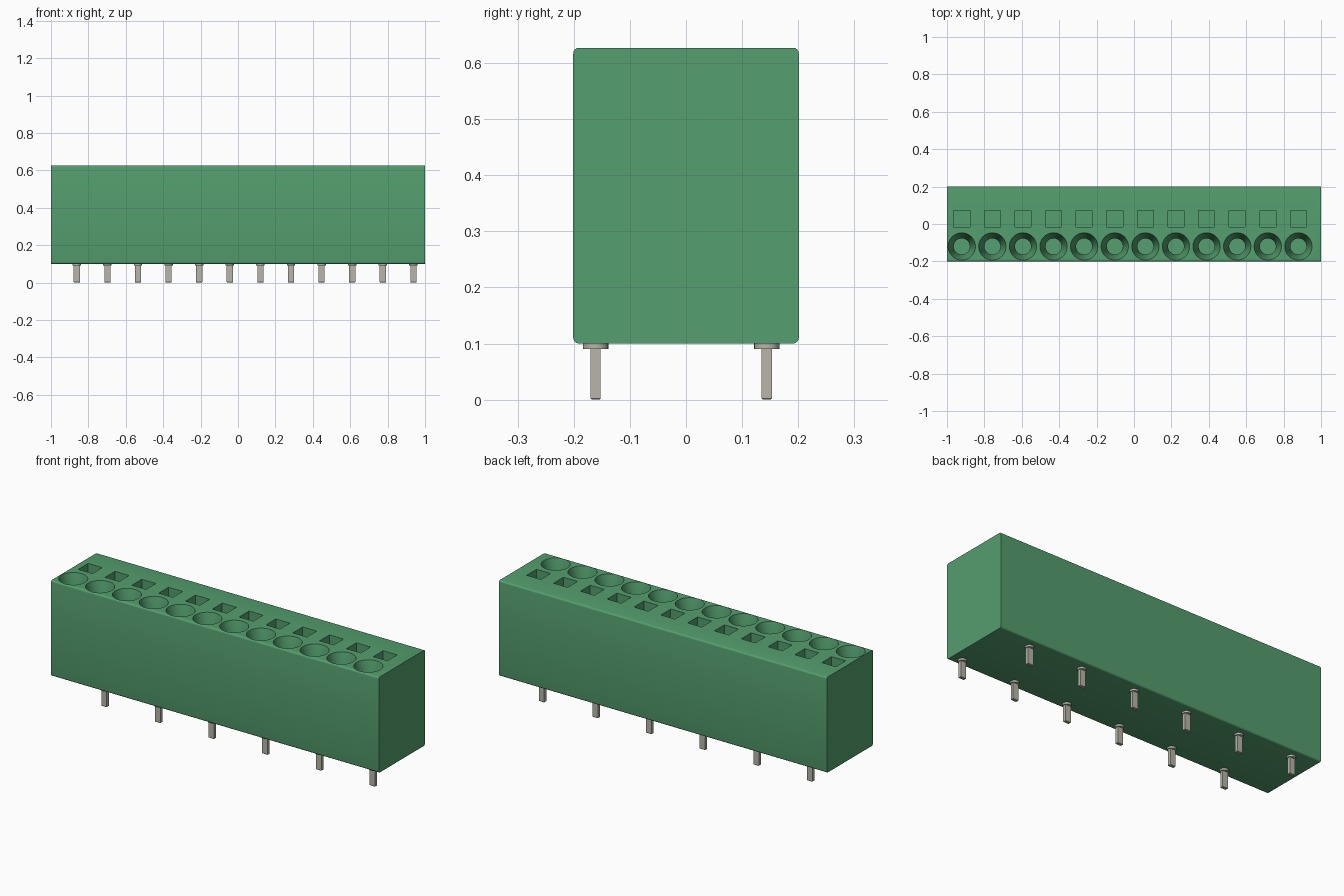
import bpy, bmesh, math
from mathutils import Matrix, Vector

if "Cube" in bpy.data.objects:
    bpy.data.objects.remove(bpy.data.objects["Cube"])

COUNT, PITCH = 12, 1.8 / 11
HOLE_X, PIN_X = -0.921, -0.862
TOP, BOTTOM = 0.627, 0.10


def material(name, rgb):
    m = bpy.data.materials.new(name)
    m.use_nodes = True
    m.diffuse_color = (*rgb, 1)
    bsdf = next(n for n in m.node_tree.nodes if n.type == "BSDF_PRINCIPLED")
    bsdf.inputs["Base Color"].default_value = (*rgb, 1)
    return m


green = material("connector green", (0.089, 0.342, 0.156))
metal = material("tinned metal", (0.48, 0.47, 0.40))


def add_box(bm, center, size):
    mat = Matrix.Translation(center) @ Matrix.Diagonal((*size, 1))
    return bmesh.ops.create_cube(bm, size=1, matrix=mat)["verts"]


def add_lathe(bm, x, y, profile, segments):
    """Closed solid of revolution from (radius, z) pairs, listed from top to bottom."""
    rings = []
    for r, z in profile:
        rings.append([bm.verts.new((x + r * math.cos(2 * math.pi * i / segments),
                                    y + r * math.sin(2 * math.pi * i / segments), z))
                      for i in range(segments)])
    for a, b in zip(rings, rings[1:]):
        for i in range(segments):
            j = (i + 1) % segments
            bm.faces.new((a[i], b[i], b[j], a[j]))
    bm.faces.new(rings[0])
    bm.faces.new(rings[-1][::-1])


def finish(bm, name, mat):
    bmesh.ops.recalc_face_normals(bm, faces=bm.faces)
    mesh = bpy.data.meshes.new(name)
    bm.to_mesh(mesh)
    bm.free()
    mesh.materials.append(mat)
    ob = bpy.data.objects.new(name, mesh)
    bpy.context.collection.objects.link(ob)
    return ob


def select_only(ob):
    bpy.ops.object.select_all(action="DESELECT")
    ob.select_set(True)
    bpy.context.view_layer.objects.active = ob


# Housing: block with its four long edges rounded
bm = bmesh.new()
add_box(bm, (0, 0, (TOP + BOTTOM) / 2), (2, 0.402, TOP - BOTTOM))
long_edges = [e for e in bm.edges if abs(e.verts[0].co.x - e.verts[1].co.x) > 1]
bmesh.ops.bevel(bm, geom=long_edges, offset=0.01, segments=4, profile=0.5, affect="EDGES")
housing = finish(bm, "housing", green)

# Cutter: funnel-shaped wire entries in front, square release slots behind
bm = bmesh.new()
funnel = [(0.073, TOP + 0.05), (0.073, TOP), (0.043, TOP - 0.12), (0.043, TOP - 0.22)]
for i in range(COUNT):
    x = HOLE_X + i * PITCH
    add_lathe(bm, x, -0.12, funnel, 40)
    add_box(bm, (x, 0.028, TOP - 0.075), (0.086, 0.086, 0.25))
cutter = finish(bm, "hole_cutter", green)
cutter.hide_render = True

cut = housing.modifiers.new("holes", "BOOLEAN")
cut.operation = "DIFFERENCE"
cut.solver = "EXACT"
cut.object = cutter
select_only(housing)
bpy.ops.object.modifier_apply(modifier=cut.name)
bpy.data.objects.remove(cutter)
select_only(housing)
bpy.ops.object.shade_smooth_by_angle(angle=math.radians(30))

# Solder pins: flat blades under round collars, staggered between two rows
for i in range(COUNT):
    x = PIN_X + i * PITCH
    y = -0.161 if i % 2 else 0.144
    bm = bmesh.new()
    verts = add_box(bm, (x, y, 0.048), (0.033, 0.018, 0.096))
    tip = [e for e in bm.edges if all(v.co.z < 0.01 for v in e.verts)]
    bmesh.ops.bevel(bm, geom=tip, offset=0.002, segments=1, affect="EDGES")
    add_lathe(bm, x, y, [(0.0225, BOTTOM + 0.005), (0.0225, 0.09)], 24)
    pin = finish(bm, f"solder_pin_{i + 1}", metal)
    select_only(pin)
    bpy.ops.object.shade_smooth_by_angle(angle=math.radians(30))
